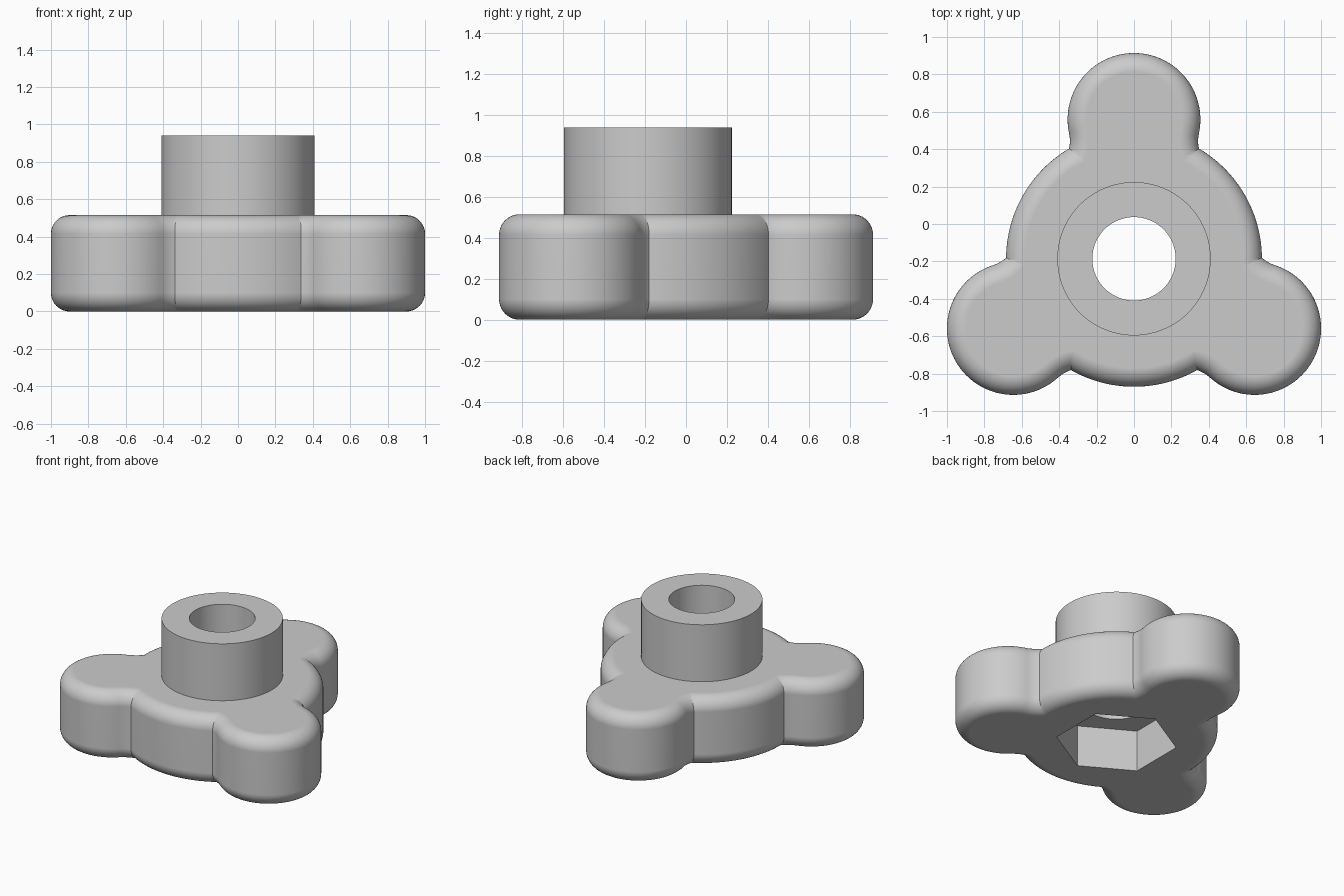
import bpy, bmesh, math
from mathutils import Vector

if "Cube" in bpy.data.objects:
    bpy.data.objects.remove(bpy.data.objects["Cube"], do_unlink=True)

CY = -0.186            # knob axis
HEIGHT, FILLET = 0.515, 0.1
HUB_R, LOBE_R, LOBE_DIST = 0.684, 0.355, 0.745
NECK_R, NECK_ANGLE = 0.2, math.radians(12)

grey = bpy.data.materials.new("light grey")
grey.use_nodes = True
grey.diffuse_color = (0.6, 0.6, 0.6, 1)
grey.node_tree.nodes["Principled BSDF"].inputs["Base Color"].default_value = (0.6, 0.6, 0.6, 1)


def arc(cx, cy, r, start, end, n):
    """Points along an arc, both ends included."""
    return [Vector((cx + r * math.cos(a), cy + r * math.sin(a)))
            for a in (start + (end - start) * i / n for i in range(n + 1))]


def hub_outline(inset):
    return arc(0, 0, HUB_R - inset, 0, math.tau, 144)[:-1]


def lobe_outline(inset):
    """Round end that flows into a concave neck, pointing along +y."""
    reach = LOBE_R + NECK_R
    nx, ny = reach * math.cos(NECK_ANGLE), LOBE_DIST - reach * math.sin(NECK_ANGLE)
    neck = arc(nx, ny, NECK_R + inset, math.radians(225), math.pi - NECK_ANGLE, 16)
    cap = arc(0, LOBE_DIST, LOBE_R - inset, -NECK_ANGLE, math.pi + NECK_ANGLE, 72)
    other = [Vector((-p.x, p.y)) for p in reversed(neck)]
    return neck[:-1] + cap + other[1:]


def finish(name, bm):
    bmesh.ops.recalc_face_normals(bm, faces=bm.faces)
    mesh = bpy.data.meshes.new(name)
    bm.to_mesh(mesh)
    bm.free()
    mesh.materials.append(grey)
    obj = bpy.data.objects.new(name, mesh)
    bpy.context.collection.objects.link(obj)
    return obj


def rounded_slab(name, outline, turn=0):
    """Loft an outline from bottom to top with rounded rims."""
    bm = bmesh.new()
    steps = 10
    levels = []
    for i in range(steps + 1):
        a = math.pi / 2 * i / steps
        levels.append((FILLET * (1 - math.sin(a)), FILLET * (1 - math.cos(a))))
    levels += [(inset, HEIGHT - z) for inset, z in reversed(levels)]
    c, s = math.cos(turn), math.sin(turn)
    rings = [[bm.verts.new((c * p.x - s * p.y, s * p.x + c * p.y + CY, z))
              for p in outline(inset)] for inset, z in levels]
    for low, high in zip(rings, rings[1:]):
        for i in range(len(low)):
            j = (i + 1) % len(low)
            bm.faces.new((low[i], low[j], high[j], high[i]))
    bm.faces.new(rings[0])
    bm.faces.new(rings[-1])
    return finish(name, bm)


def prism(name, radius, bottom, top, sides, turn=0):
    bm = bmesh.new()
    pts = arc(0, CY, radius, turn, turn + math.tau, sides)[:-1]
    low = bm.faces.new([bm.verts.new((p.x, p.y, bottom)) for p in pts])
    grown = bmesh.ops.extrude_face_region(bm, geom=[low])["geom"]
    bmesh.ops.translate(bm, vec=(0, 0, top - bottom),
                        verts=[g for g in grown if isinstance(g, bmesh.types.BMVert)])
    return finish(name, bm)


def combine(target, tool, operation):
    tool.hide_render = True
    mod = target.modifiers.new(tool.name, "BOOLEAN")
    mod.operation, mod.solver, mod.object = operation, "EXACT", tool
    bpy.context.view_layer.objects.active = target
    bpy.ops.object.modifier_apply(modifier=mod.name)
    bpy.data.objects.remove(tool, do_unlink=True)


# Round hub with three grip lobes
knob = rounded_slab("knob_body", hub_outline)
for k in range(3):
    combine(knob, rounded_slab("grip_lobe", lobe_outline, math.tau * k / 3), "UNION")

# Collar on top, hexagonal nut pocket below, bolt hole right through
combine(knob, prism("collar", 0.41, 0.4, 0.94, 96), "UNION")
combine(knob, prism("nut_pocket", 0.41, -0.1, 0.31, 6, math.pi / 2), "DIFFERENCE")
combine(knob, prism("bolt_hole", 0.223, -0.2, 1.1, 72), "DIFFERENCE")

# Smooth shading with crisp creases
bpy.ops.object.select_all(action="DESELECT")
knob.select_set(True)
bpy.context.view_layer.objects.active = knob
bpy.ops.object.shade_smooth_by_angle(angle=math.radians(30))
weighted = knob.modifiers.new("even_shading", "WEIGHTED_NORMAL")
weighted.keep_sharp = True
